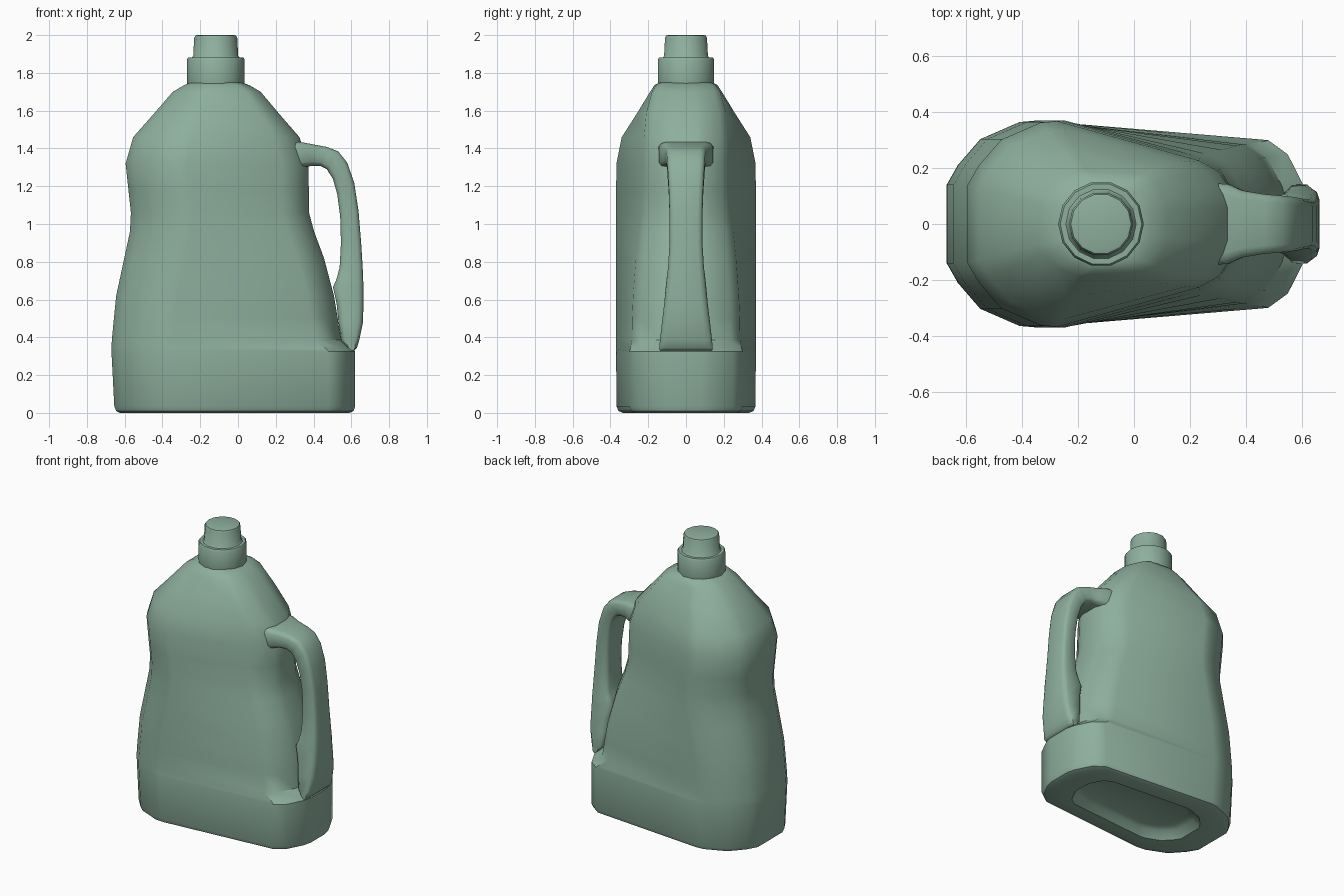
import bpy, bmesh
from math import sin, cos, pi, radians


def loft(name, rings, angle):
    """Skin a list of equal-length rings, capping both ends."""
    bm = bmesh.new()
    loops = [[bm.verts.new(p) for p in r] for r in rings]
    n = len(loops[0])
    for a, b in zip(loops, loops[1:]):
        for i in range(n):
            j = (i + 1) % n
            bm.faces.new((a[i], a[j], b[j], b[i]))
    bm.faces.new(loops[0][::-1])
    bm.faces.new(loops[-1])
    bmesh.ops.recalc_face_normals(bm, faces=bm.faces)
    me = bpy.data.meshes.new(name)
    bm.to_mesh(me)
    bm.free()
    me.shade_smooth()
    me.set_sharp_from_angle(angle=radians(angle))
    ob = bpy.data.objects.new(name, me)
    bpy.context.collection.objects.link(ob)
    me.materials.append(mat)
    return ob


mat = bpy.data.materials.new("green_plastic")
mat.diffuse_color = (0.27, 0.43, 0.34, 1)


# Bottle body: tapered section, wide round left end, narrow right end
def section(z, xl, xr, yl, yr, s):
    half = [(xl, .38 * yl), (xl + .04 * s, .57 * yl), (xl + .12 * s, .82 * yl),
            (xl + .26 * s, .985 * yl), (xl + .32 * s, yl), (xr - .14 * s, yr),
            (xr - .07 * s, .83 * yr), (xr - .015 * s, .47 * yr), (xr, .27 * yr)]
    return [(x, y, z) for x, y in half] + [(x, -y, z) for x, y in half[::-1]]


body_levels = [
    # z, left x, right x, left half width, right half width, corner scale
    (.06, -.38, .36, .17, .14, .6),      # recess floor
    (.045, -.42, .40, .20, .16, .65),
    (.00, -.46, .43, .23, .185, .7),     # recess rim
    (.00, -.625, .59, .335, .27, 1),
    (.01, -.645, .612, .358, .29, 1),
    (.035, -.655, .62, .368, .30, 1),
    (.325, -.67, .62, .37, .30, 1),
    (.34, -.67, .605, .37, .295, 1),     # ledge
    (.385, -.668, .545, .37, .287, 1),
    (.50, -.657, .528, .37, .285, 1),
    (.62, -.645, .508, .37, .28, 1),
    (.82, -.602, .455, .37, .265, 1),
    (.96, -.572, .403, .37, .25, 1),
    (1.06, -.567, .376, .37, .24, 1),
    (1.18, -.58, .375, .37, .232, 1),
    (1.32, -.595, .372, .368, .227, 1),
    (1.46, -.555, .325, .34, .222, .95),
    (1.59, -.44, .212, .257, .21, .75),
    (1.70, -.345, .12, .19, .18, .55),
    (1.735, -.285, .06, .167, .158, .45),
    (1.75, -.25, .02, .14, .13, .4),
]
loft("bottle_body", [section(*r) for r in body_levels], 38)


# Cap: stepped lathe
def lathe(name, cx, profile, sides):
    loft(name, [[(cx + r * cos(2 * pi * i / sides), r * sin(2 * pi * i / sides), z)
                 for i in range(sides)] for r, z in profile], 40)


lathe("cap", -.118, [(.145, 1.70), (.153, 1.735), (.153, 1.87), (.146, 1.882),
                     (.126, 1.882), (.119, 1.89), (.114, 1.985), (.108, 1.997),
                     (.098, 2.0)], 14)

# Handle: (outer x, z, inner x, z, half width) along the grip
grip = [
    (.29, 1.438, .29, 1.295, .145), (.33, 1.434, .345, 1.30, .143),
    (.385, 1.424, .39, 1.308, .12), (.47, 1.408, .435, 1.308, .107),
    (.53, 1.385, .47, 1.29, .102), (.578, 1.325, .502, 1.24, .098),
    (.615, 1.22, .525, 1.16, .092), (.638, 1.07, .541, 1.04, .087),
    (.652, .90, .545, .90, .087), (.66, .77, .538, .77, .095),
    (.663, .70, .522, .71, .103), (.664, .65, .503, .665, .108),
    (.664, .58, .522, .58, .115), (.662, .48, .532, .48, .127),
    (.642, .385, .545, .385, .138), (.63, .345, .575, .345, .141),
    (.615, .33, .595, .33, .138),
]


def grip_ring(ox, oz, ix, iz, w):
    # rounded rectangle: u runs from the inner edge (0) to the outer edge (1)
    pts = [(0, .72), (.06, .9), (.2, 1), (.8, 1), (.94, .9), (1, .72)]
    pts += [(u, -v) for u, v in pts[::-1]]
    return [(ix + (ox - ix) * u, v * w, iz + (oz - iz) * u) for u, v in pts]


loft("handle", [grip_ring(*g) for g in grip], 50)
